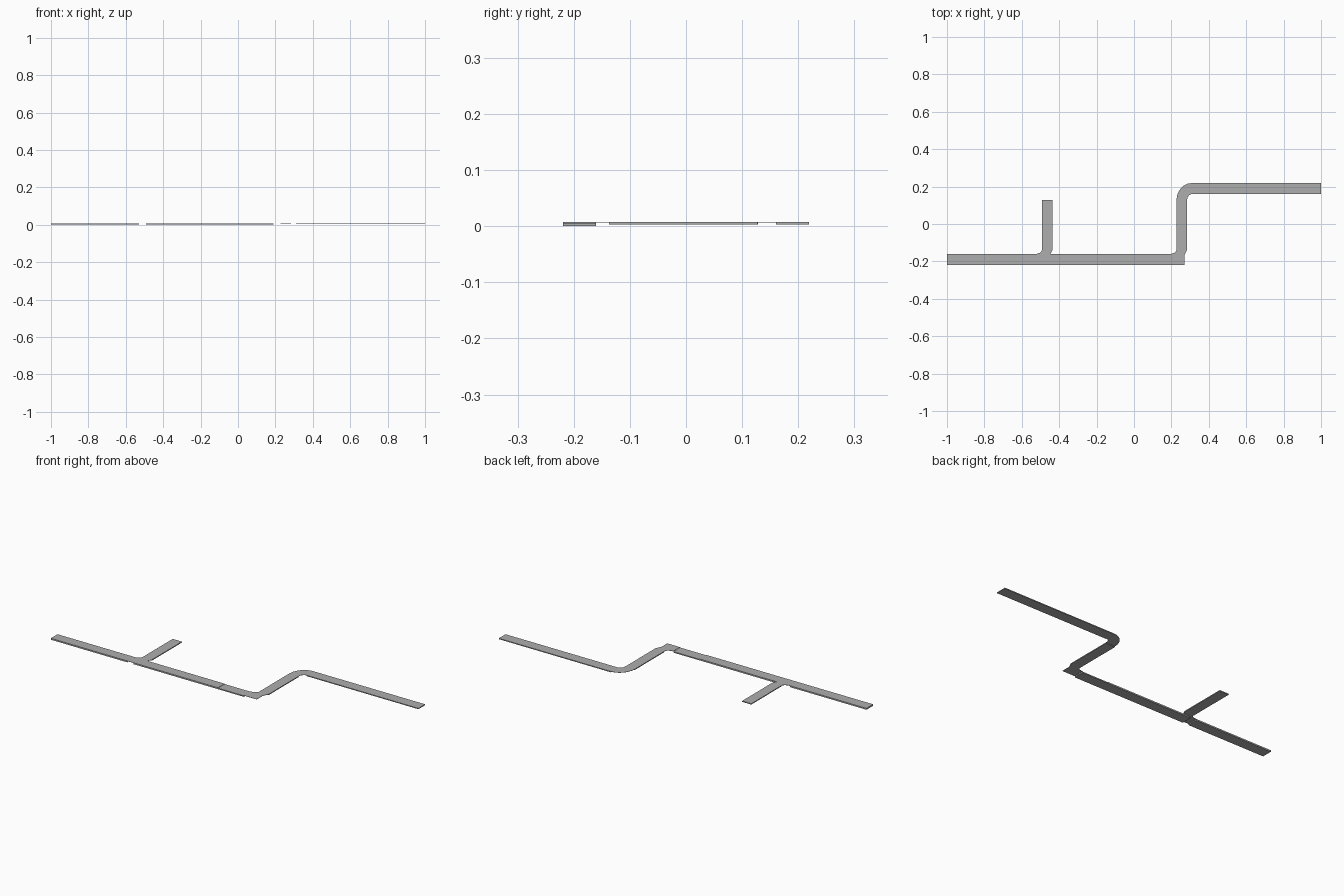
import bpy, bmesh
from math import cos, sin, pi

if "Cube" in bpy.data.objects:
    bpy.data.objects.remove(bpy.data.objects["Cube"])

TOP = 0.008
asphalt = bpy.data.materials.new("asphalt")
asphalt.diffuse_color = (0.42, 0.42, 0.42, 1)
asphalt.use_nodes = True
asphalt.node_tree.nodes["Principled BSDF"].inputs["Base Color"].default_value = asphalt.diffuse_color


def slab(name, x0, x1, y0, y1, z0, z1=TOP):
    """Straight road length as a closed thin slab."""
    bm = bmesh.new()
    bmesh.ops.create_cube(bm, size=1)
    for v in bm.verts:
        v.co.x = x1 if v.co.x > 0 else x0
        v.co.y = y1 if v.co.y > 0 else y0
        v.co.z = z1 if v.co.z > 0 else z0
    finish(name, bm)


def sheet(name, pts, thickness=0.0015):
    """Thin junction plate level with the road tops."""
    bm = bmesh.new()
    face = bm.faces.new([bm.verts.new((x, y, TOP)) for x, y in pts])
    ext = bmesh.ops.extrude_face_region(bm, geom=[face], use_keep_orig=True)
    for v in ext["geom"]:
        if isinstance(v, bmesh.types.BMVert):
            v.co.z -= thickness
    bmesh.ops.recalc_face_normals(bm, faces=bm.faces[:])
    bmesh.ops.triangulate(bm, faces=[f for f in bm.faces if len(f.verts) > 4])
    finish(name, bm)


def finish(name, bm):
    me = bpy.data.meshes.new(name)
    bm.to_mesh(me)
    bm.free()
    me.materials.append(asphalt)
    ob = bpy.data.objects.new(name, me)
    bpy.context.collection.objects.link(ob)


def arc(cx, cy, rx, ry, a0, a1, n=6):
    return [(cx + rx * cos(a0 + (a1 - a0) * i / n),
             cy + ry * sin(a0 + (a1 - a0) * i / n)) for i in range(n + 1)]


def turnoff(name, x):
    """Junction where a side road leaves the main road; x is the side road's left edge."""
    pts = [(x - 0.037, -0.219), (x + 0.042, -0.219), (x + 0.042, -0.168),
           (x + 0.048, -0.156), (x + 0.057, -0.137)]
    pts += arc(x - 0.037, -0.137, 0.037, 0.023, 0, -pi / 2)
    sheet(name, pts)


# Main road lengths, the short one before the link junction sits slightly lower
slab("main_road_west", -1.0, -0.529, -0.219, -0.16, 0.0)
slab("main_road_middle", -0.492, 0.03, -0.219, -0.16, 0.0)
slab("main_road_east", 0.03, 0.19, -0.219, -0.16, 0.0, 0.006)

# Side roads and upper road
slab("branch_road", -0.492, -0.435, -0.137, 0.128, 0.003)
slab("link_road", 0.227, 0.284, -0.137, 0.127, 0.003)
slab("upper_road", 0.31, 1.0, 0.16, 0.219, 0.003)

# Junctions and the rounded bend
turnoff("branch_junction", -0.492)
turnoff("link_junction", 0.227)
sheet("upper_bend", arc(0.31, 0.127, 0.083, 0.092, pi, pi / 2)
      + arc(0.31, 0.127, 0.026, 0.033, pi / 2, pi))
